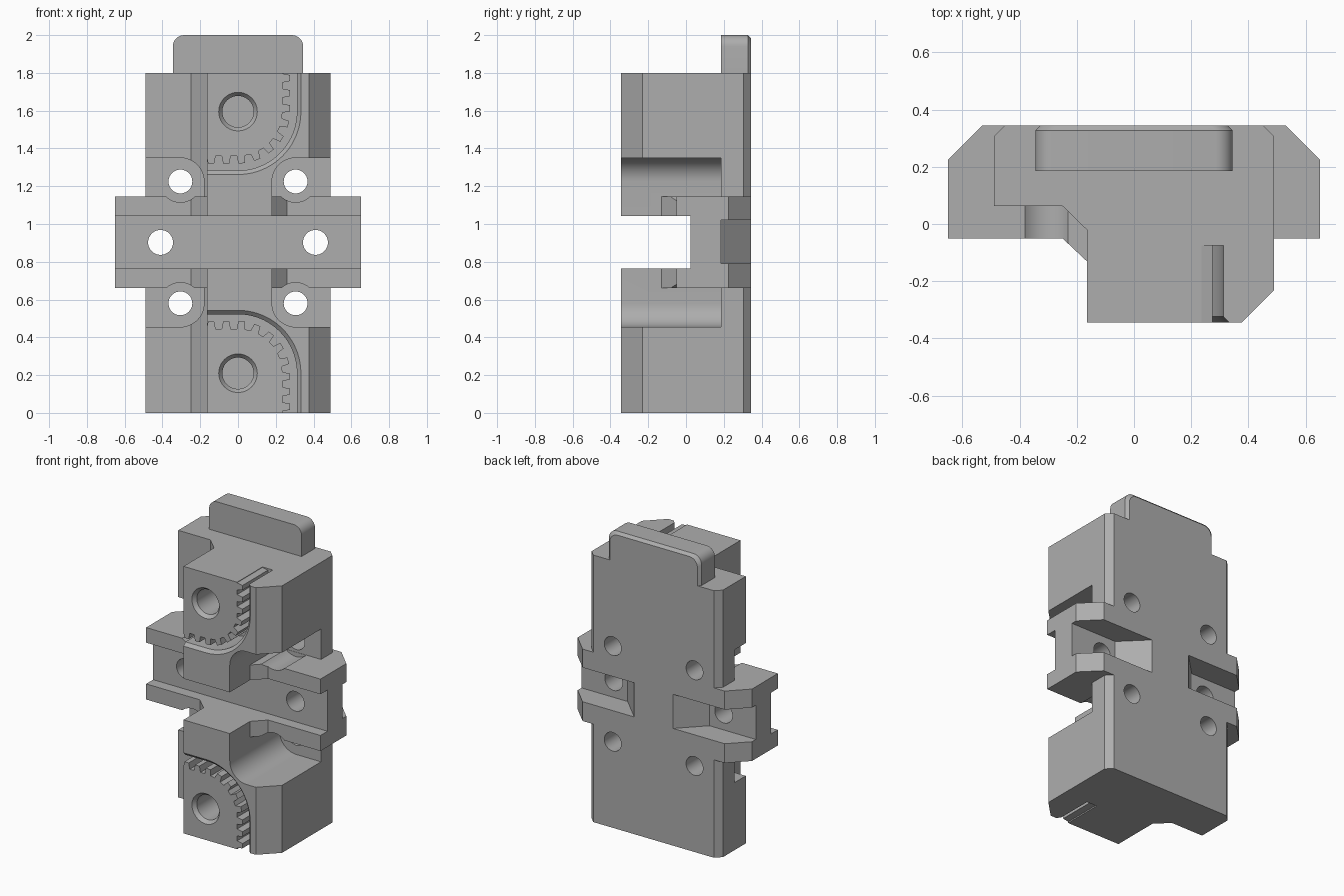
import bpy, bmesh, math
from mathutils import Vector

if "Cube" in bpy.data.objects:
    bpy.data.objects.remove(bpy.data.objects["Cube"])

grey = bpy.data.materials.new("plain grey")
grey.diffuse_color = (0.42, 0.42, 0.42, 1)
grey.use_nodes = True
grey.node_tree.nodes["Principled BSDF"].inputs["Base Color"].default_value = grey.diffuse_color
MID = 0.9025          # height of the horizontal symmetry plane


def loft(name, a, b):
    """Closed solid between two matching rings of 3D points."""
    bm = bmesh.new()
    va = [bm.verts.new(p) for p in a]
    vb = [bm.verts.new(p) for p in b]
    bm.faces.new(va)
    bm.faces.new(vb[::-1])
    n = len(a)
    for i in range(n):
        j = (i + 1) % n
        bm.faces.new((va[j], va[i], vb[i], vb[j]))
    bmesh.ops.recalc_face_normals(bm, faces=bm.faces)
    me = bpy.data.meshes.new(name)
    bm.to_mesh(me)
    bm.free()
    me.materials.append(grey)
    ob = bpy.data.objects.new(name, me)
    bpy.context.collection.objects.link(ob)
    return ob


def plan(name, pts, z0, z1):
    return loft(name, [(x, y, z0) for x, y in pts], [(x, y, z1) for x, y in pts])


def front(name, pts, y0, y1, pts2=None):
    return loft(name, [(x, y0, z) for x, z in pts],
                [(x, y1, z) for x, z in (pts2 or pts)])


def arc(cx, cz, r, a0, a1, n):
    return [(cx + r * math.cos(math.radians(a0 + (a1 - a0) * i / n)),
             cz + r * math.sin(math.radians(a0 + (a1 - a0) * i / n)))
            for i in range(n + 1)]


def circle(cx, cz, r, n=40):
    return arc(cx, cz, r, 0, 360, n)[:-1]


def combine(target, tool, op):
    m = target.modifiers.new("bool", 'BOOLEAN')
    m.operation, m.solver, m.object = op, 'EXACT', tool
    bpy.context.view_layer.objects.active = target
    bpy.ops.object.modifier_apply(modifier=m.name)
    bpy.data.objects.remove(tool, do_unlink=True)


# Main body: stepped plan with chamfered corners
body = plan("carriage_body", [
    (-0.45, 0.345), (0.45, 0.345), (0.49, 0.305), (0.49, -0.23),
    (0.375, -0.345), (-0.165, -0.345), (-0.165, -0.02), (-0.25, 0.063),
    (-0.49, 0.063), (-0.49, 0.305)], 0, 1.8)

# Side pockets with rounded inner corners
for s in (1, -1):
    p = ([(0.8, 1.35)] + arc(0.305, 1.225, 0.125, 90, 180, 12)
         + arc(0.305, 0.58, 0.125, 180, 270, 12) + [(0.8, 0.455)])
    combine(body, front("pocket", [(s * x, z) for x, z in p], -0.5, 0.185), 'DIFFERENCE')

# Cross bar with chamfered back corners and front gussets
bar = plan("cross_bar", [
    (-0.53, 0.345), (0.53, 0.345), (0.65, 0.225), (0.65, -0.05),
    (0.26, -0.05), (0.18, -0.13), (-0.165, -0.13), (-0.25, -0.05),
    (-0.65, -0.05), (-0.65, 0.225)], 0.66, 1.145)
combine(body, bar, 'UNION')


# Top tab with rounded corners and a bevelled back edge
def tab_outline(d):
    w, h, r = 0.345 - d, 2 - d, 0.06
    return ([(-w, 1.7), (w, 1.7)] + arc(w - r, h - r, r, 0, 90, 8)
            + arc(-w + r, h - r, r, 90, 180, 8))


combine(body, front("tab", tab_outline(0), 0.185, 0.327), 'UNION')
combine(body, front("tab_bevel", tab_outline(0), 0.327, 0.345, tab_outline(0.018)), 'UNION')

# Belt groove across the front
combine(body, front("groove", [(-1, 0.765), (1, 0.765), (1, 1.043), (-1, 1.043)],
                    -0.6, 0.025), 'DIFFERENCE')

for s in (1, -1):
    # Back channels with a sloping inner end
    ch = plan("channel", [(s * x, y) for x, y in
                          [(0.125, 0.365), (0.305, 0.185), (0.8, 0.185), (0.8, 0.365)]],
              0.79, 1.02)
    combine(body, ch, 'DIFFERENCE')
    # Bar hole, screw holes and screw head clearance
    combine(body, front("hole", circle(s * 0.41, MID, 0.066), -0.6, 0.6), 'DIFFERENCE')
    for z in (0.58, 1.225):
        combine(body, front("clearance", circle(s * 0.305, z, 0.11), -0.6, 0.183), 'DIFFERENCE')
        combine(body, front("hole", circle(s * 0.305, z, 0.063), -0.6, 0.6), 'DIFFERENCE')


# Toothed belt slot: smooth outer wall, toothed inner wall
def track(s, r):
    """Point at tooth position s (0..5 is the corner arc) and radius r."""
    if s < 0:
        return (0.08 * s, -r)
    if s > 5:
        return (r, 0.08 * (s - 5))
    a = math.radians(-90 + 18 * s)
    return (r * math.cos(a), r * math.sin(a))


def outer(r):
    return [(-0.3, -r)] + arc(0, 0, r, -90, 0, 20) + [(r, 0.4)]


teeth = []
for k in range(-4, 10):
    teeth += [track(k + f, r) for f, r in
              ((0.02, 0.275), (0.42, 0.275), (0.52, 0.235), (0.92, 0.235))]
slot = outer(0.312) + teeth[::-1]
bevel = outer(0.334) + [(0.29, 0.4)] + arc(0, 0, 0.29, 0, -90, 20) + [(-0.3, -0.29)]
bevel2 = outer(0.308) + [(0.29, 0.4)] + arc(0, 0, 0.29, 0, -90, 20) + [(-0.3, -0.29)]

for f in (1, -1):
    def place(pts):
        return [(x, MID + f * (0.6925 + v)) for x, v in pts]
    combine(body, front("belt_slot", place(slot), -0.5, -0.075), 'DIFFERENCE')
    combine(body, front("slot_bevel", place(bevel), -0.346, -0.32, place(bevel2)), 'DIFFERENCE')
    # Blind pin hole with a countersunk rim
    combine(body, front("pin", place(circle(0, 0, 0.083)), -0.5, -0.1), 'DIFFERENCE')
    combine(body, front("pin_rim", place(circle(0, 0, 0.103)), -0.346, -0.32,
                        place(circle(0, 0, 0.083))), 'DIFFERENCE')

# Smooth the round walls, keep the edges crisp
bpy.ops.object.select_all(action='DESELECT')
body.select_set(True)
bpy.context.view_layer.objects.active = body
bpy.ops.object.shade_smooth_by_angle(angle=math.radians(25))
